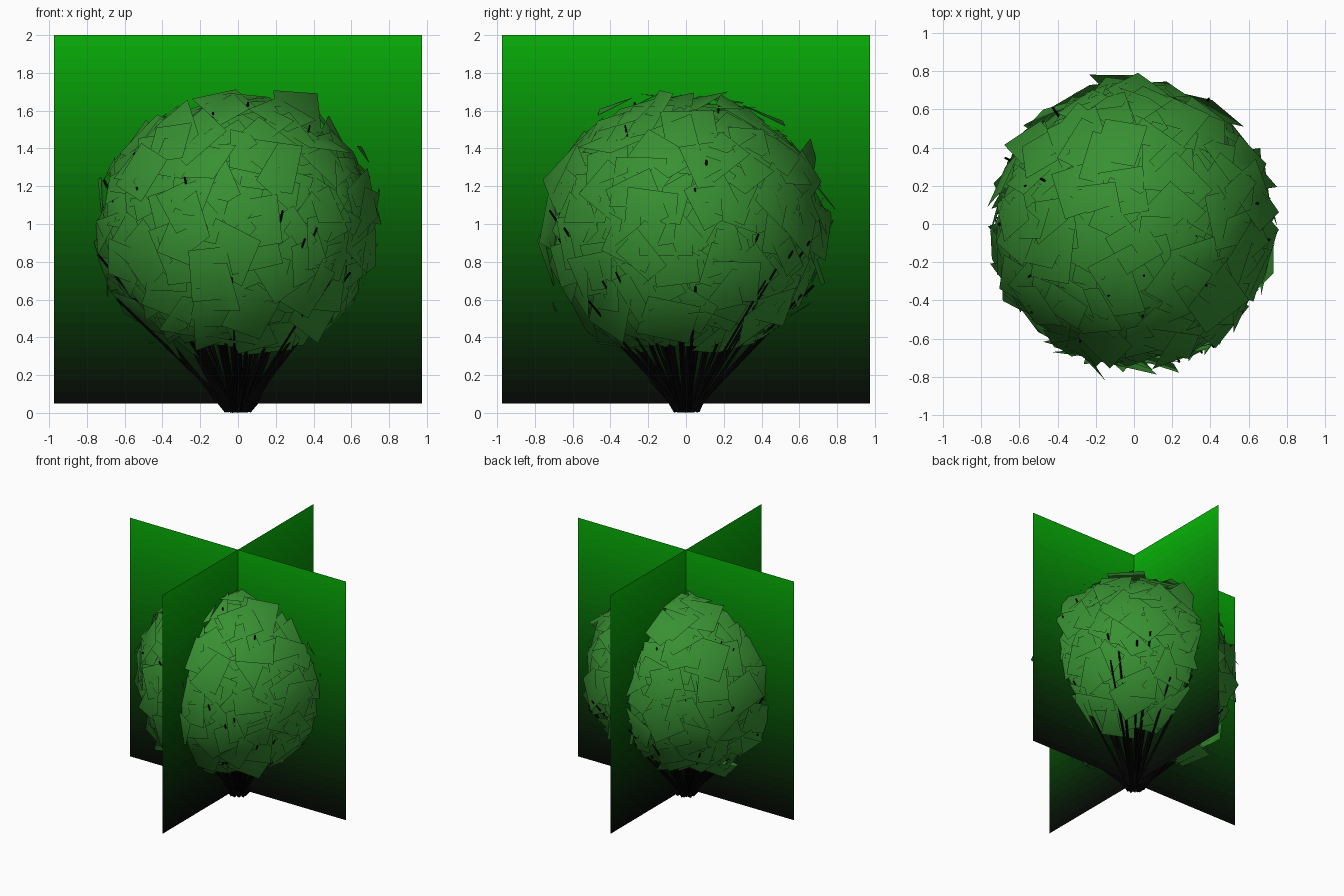
import bpy, bmesh, math, random
from mathutils import Vector, Matrix

if "Cube" in bpy.data.objects:
    bpy.data.objects.remove(bpy.data.objects["Cube"])

random.seed(7)
CENTER = Vector((0, 0, 0.98))


def material(name, srgb):
    m = bpy.data.materials.new(name)
    m.diffuse_color = [c ** 2.2 for c in srgb] + [1]
    m.use_nodes = True
    m.node_tree.nodes["Principled BSDF"].inputs["Base Color"].default_value = m.diffuse_color
    return m


def new_object(name, bm, mats):
    me = bpy.data.meshes.new(name)
    bm.to_mesh(me)
    bm.free()
    for m in mats:
        me.materials.append(m)
    ob = bpy.data.objects.new(name, me)
    bpy.context.collection.objects.link(ob)
    return ob


# crossed backing cards, black at the bottom fading to green at the top
STEPS = 32
fade = []
for i in range(STEPS):
    t = (i + 0.5) / STEPS
    fade.append(material(f"fade_{i}", (0.05 + 0.015 * t, 0.05 + 0.66 * t, 0.05 + 0.015 * t)))


def backing_card(name, axis):
    bm = bmesh.new()
    rows = []
    for i in range(STEPS + 1):
        z = Vector((0, 0, 0.05 + 1.95 * i / STEPS))
        rows.append([bm.verts.new(z + axis * s) for s in (-0.975, 0.975)])
    for i in range(STEPS):
        a, b = rows[i], rows[i + 1]
        bm.faces.new((a[0], a[1], b[1], b[0])).material_index = i
    new_object(name, bm, fade)


backing_card("card_across", Vector((1, 0, 0)))
backing_card("card_along", Vector((0, 1, 0)))

# foliage: tilted square leaf cards over a ball with an open underside
bm = bmesh.new()
COUNT = 420
for i in range(COUNT):
    c = 1 - 2 * (i + 0.5) / COUNT
    if c < -0.88:
        continue
    a = i * 2.39996 + random.uniform(-0.1, 0.1)
    s = math.sqrt(1 - c * c)
    n = Vector((s * math.cos(a), s * math.sin(a), c))
    tilt = Vector([random.gauss(0, 0.2) for _ in range(3)])
    d = (n + tilt).normalized()
    rot = d.to_track_quat('Z', 'Y').to_matrix() @ Matrix.Rotation(random.uniform(0, 6.28), 3, 'Z')
    pos = CENTER + Vector((n.x, n.y, n.z * 0.96)) * random.uniform(0.66, 0.735)
    h = random.uniform(0.11, 0.145)
    bm.faces.new([bm.verts.new(pos + rot @ Vector((x * h, y * h, 0)))
                  for x, y in ((-1, -1), (1, -1), (1, 1), (-1, 1))])
for f in bm.faces:
    f.smooth = True
leaves = new_object("leaf_cards", bm, [material("leaf", (0.23, 0.56, 0.21))])
# rounded shading: normals point out from the middle of the bush
me = leaves.data
me.normals_split_custom_set_from_vertices([(v.co - CENTER).normalized() for v in me.vertices])

# stems fanning from the base to the surface of the foliage
bm = bmesh.new()
STEMS = 95
for i in range(STEMS):
    c = 0.97 - 1.5 * (i + 0.5) / STEMS
    a = i * 2.39996 + random.uniform(-0.5, 0.5)
    s = math.sqrt(1 - c * c)
    tip = CENTER + Vector((s * math.cos(a), s * math.sin(a), c * 0.96)) * random.uniform(0.68, 0.77)
    root = Vector((math.cos(a), math.sin(a), 0)) * random.uniform(0.01, 0.07) * s
    root.z = 0.02
    v = tip - root
    mat = Matrix.Translation((root + tip) / 2) @ v.to_track_quat('Z', 'Y').to_matrix().to_4x4()
    bmesh.ops.create_cone(bm, cap_ends=True, segments=4, radius1=0.011, radius2=0.006,
                          depth=v.length, matrix=mat)
low = min(v.co.z for v in bm.verts)
bmesh.ops.translate(bm, verts=bm.verts, vec=(0, 0, -low))
new_object("stems", bm, [material("stem", (0.03, 0.04, 0.03))])
